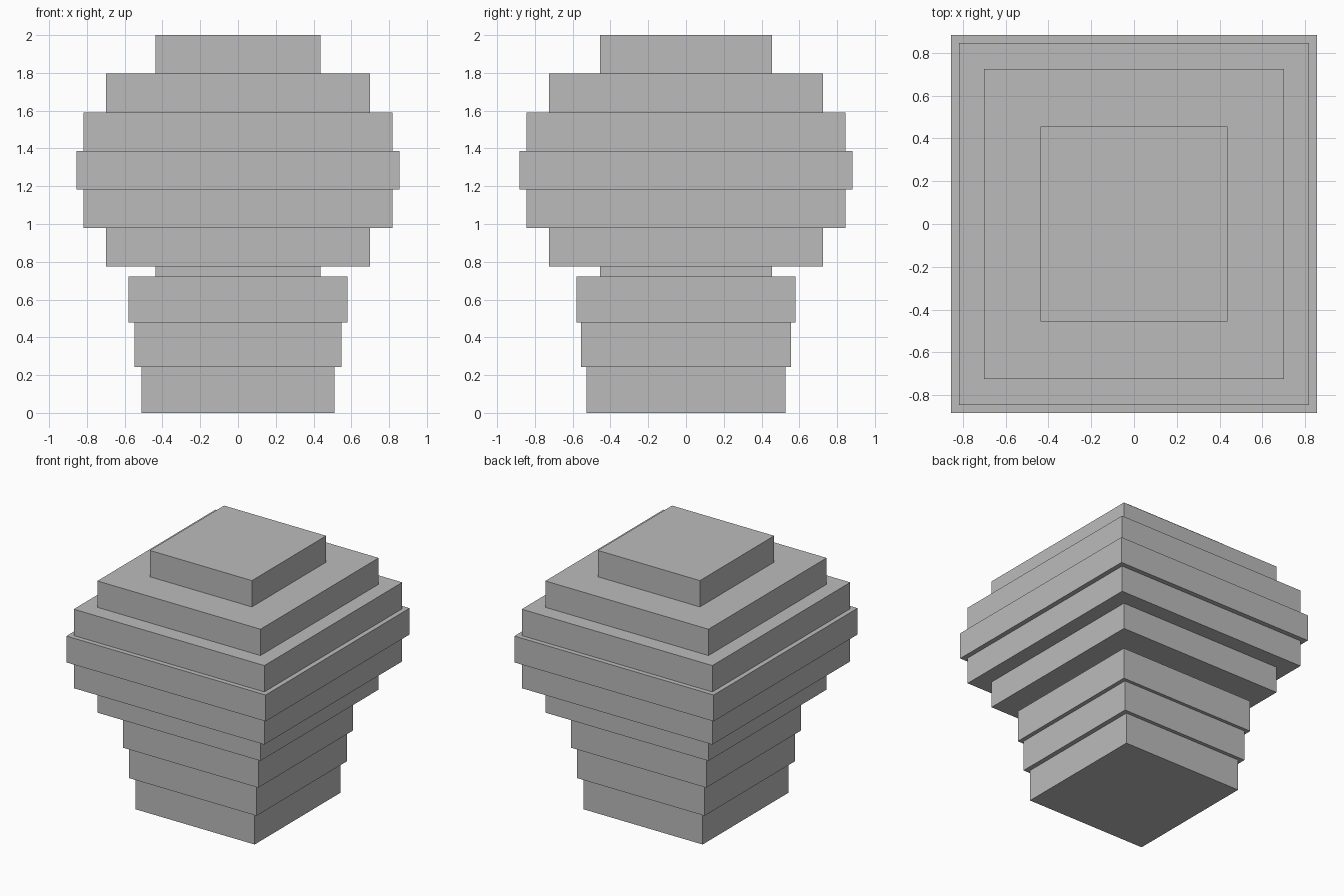
import bpy

if "Cube" in bpy.data.objects:
    bpy.data.objects.remove(bpy.data.objects["Cube"])

grey = bpy.data.materials.new("plain grey")
grey.diffuse_color = (0.5, 0.5, 0.5, 1)
grey.use_nodes = True
grey.node_tree.nodes["Principled BSDF"].inputs["Base Color"].default_value = grey.diffuse_color


def slab(name, hx, hy, z0, z1):
    """Box given by half width, half depth and its bottom and top height."""
    bpy.ops.mesh.primitive_cube_add(size=2, location=(0, 0, (z0 + z1) / 2))
    ob = bpy.context.object
    ob.name = name
    ob.scale = (hx, hy, (z1 - z0) / 2)
    bpy.ops.object.transform_apply(location=False, rotation=False, scale=True)
    ob.data.materials.append(grey)


# Flaring stepped base
base = [(0.512, 0.527, 0.0, 0.243),
        (0.548, 0.555, 0.243, 0.479),
        (0.58, 0.58, 0.479, 0.722)]
for i, dims in enumerate(base):
    slab(f"base_step_{i + 1}", *dims)

# Rounded crown: seven equal slabs, symmetric about the widest one
sizes = [(0.438, 0.455), (0.70, 0.724), (0.818, 0.845), (0.855, 0.882)]
sizes += sizes[-2::-1]
step = 0.2043
bottom = 2 - 7 * step
for i, (hx, hy) in enumerate(sizes):
    slab(f"crown_layer_{i + 1}", hx, hy, bottom + i * step, bottom + (i + 1) * step)
